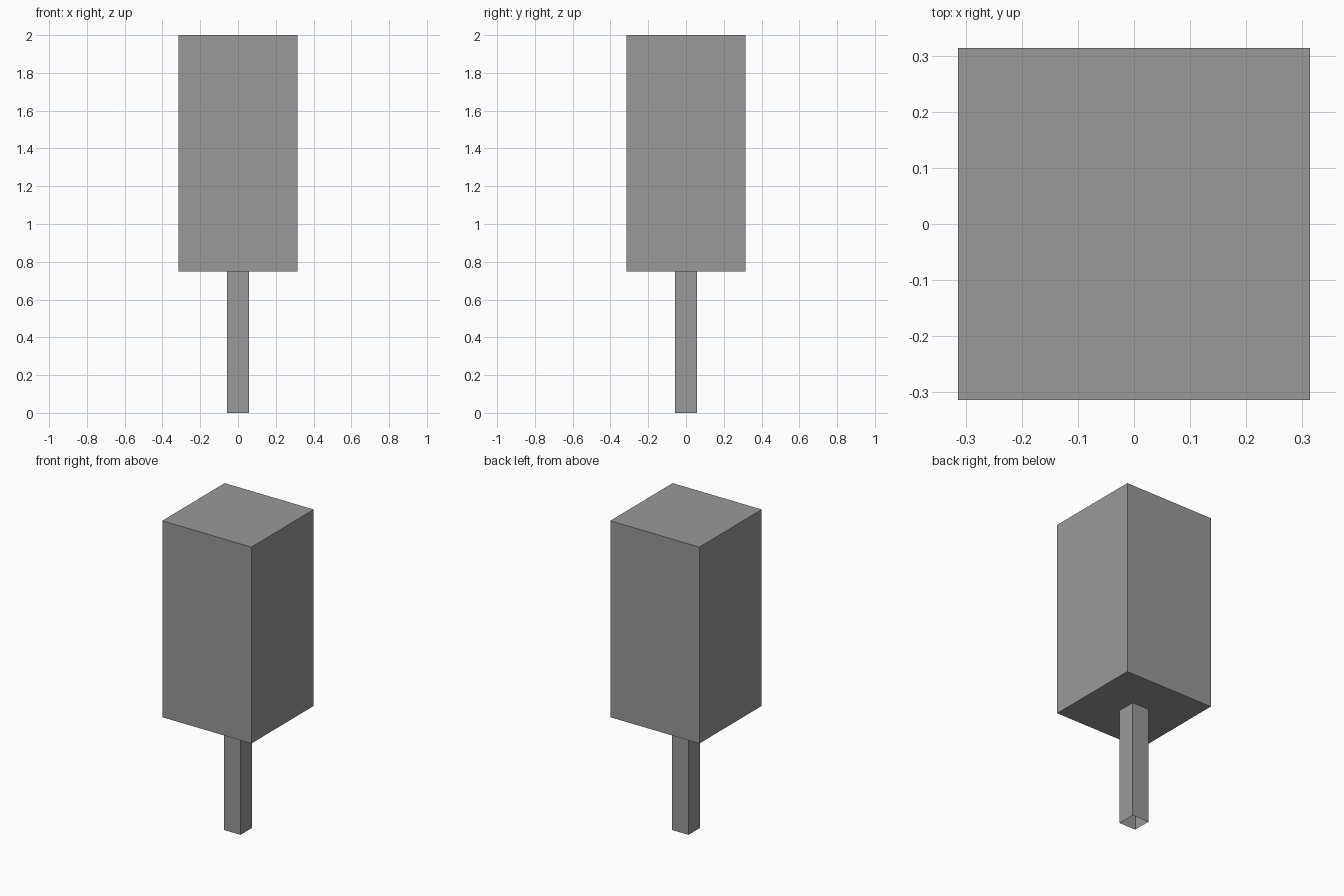
import bpy
import bmesh
from mathutils import Matrix

if "Cube" in bpy.data.objects:
    bpy.data.objects.remove(bpy.data.objects["Cube"])

# Darker grey shared by both parts
grey = bpy.data.materials.new("dark_grey")
grey.diffuse_color = (0.32, 0.32, 0.32, 1)
grey.use_nodes = True
grey.node_tree.nodes["Principled BSDF"].inputs["Base Color"].default_value = grey.diffuse_color


def add_box(name, width, z_bottom, z_top, open_ends=False):
    """Square, flat-shaded box centred on the z axis."""
    bm = bmesh.new()
    height = z_top - z_bottom
    matrix = (Matrix.Translation((0, 0, (z_bottom + z_top) / 2))
              @ Matrix.Diagonal((width, width, height, 1)))
    bmesh.ops.create_cube(bm, size=1, matrix=matrix)
    if open_ends:
        bm.normal_update()
        ends = [f for f in bm.faces if abs(f.normal.z) > 0.9]
        bmesh.ops.delete(bm, geom=ends, context='FACES_ONLY')
    mesh = bpy.data.meshes.new(name)
    bm.to_mesh(mesh)
    bm.free()
    mesh.materials.append(grey)
    obj = bpy.data.objects.new(name, mesh)
    bpy.context.collection.objects.link(obj)
    return obj


# Large closed block on top
add_box("block", 0.628, 0.748, 2.0)

# Thin square post, open at the bottom and capped by the block
add_box("post", 0.117, 0.0, 0.748, open_ends=True)
